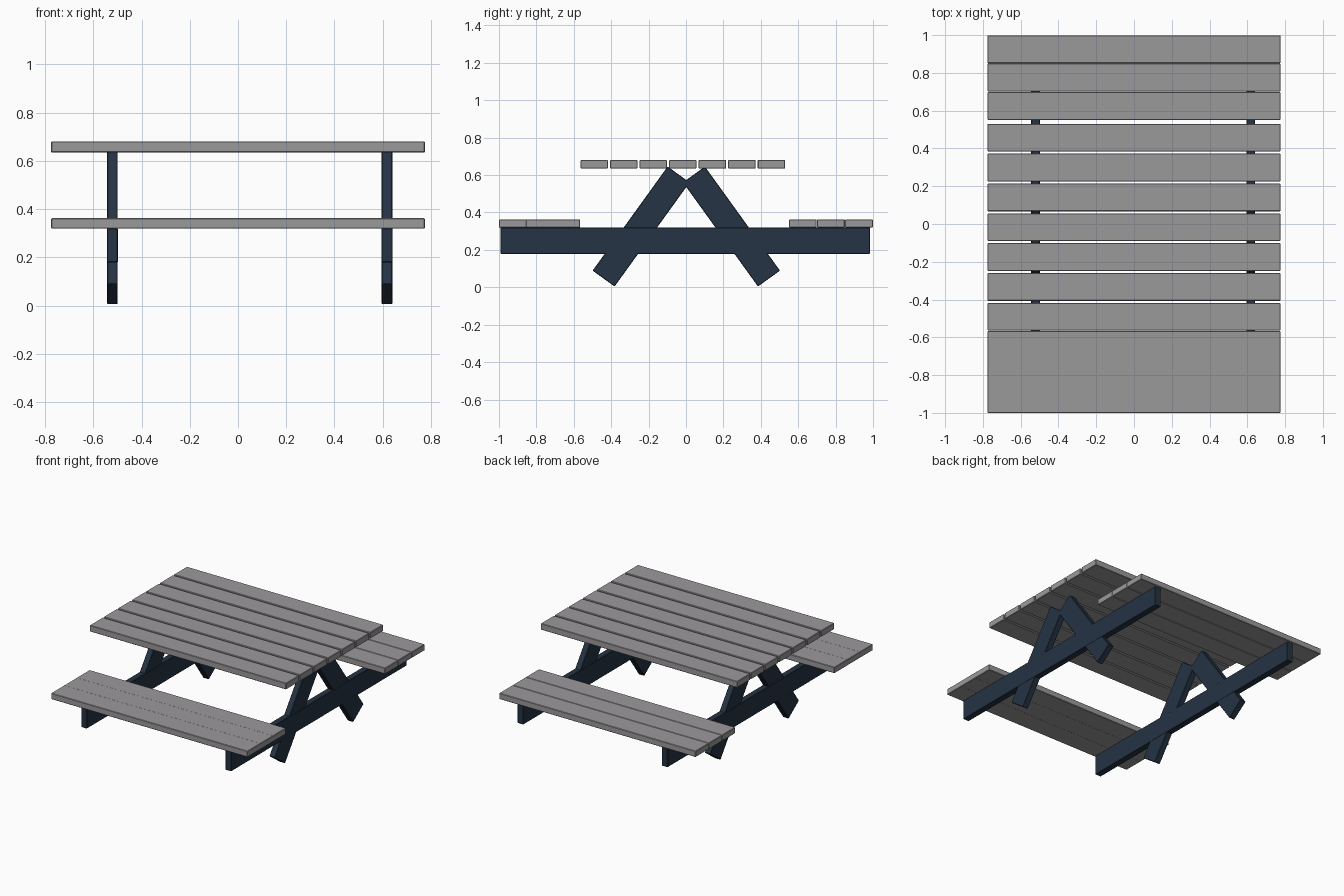
import bpy
from math import radians

cube = bpy.data.objects.get("Cube")
if cube:
    bpy.data.objects.remove(cube, do_unlink=True)


def material(name, rgb):
    mat = bpy.data.materials.new(name)
    mat.use_nodes = True
    mat.diffuse_color = (*rgb, 1)
    shader = mat.node_tree.nodes["Principled BSDF"]
    shader.inputs["Base Color"].default_value = (*rgb, 1)
    shader.inputs["Roughness"].default_value = 0.8
    return mat


grey = material("weathered grey", (0.33, 0.32, 0.33))
navy = material("dark navy", (0.018, 0.033, 0.056))


def board(name, centre, size, mat, tilt=0):
    """Box with slightly eased edges, tilted about the x axis."""
    bpy.ops.mesh.primitive_cube_add(size=1, location=centre)
    obj = bpy.context.object
    obj.name = name
    obj.scale = size
    bpy.ops.object.transform_apply(location=False, rotation=False, scale=True)
    obj.rotation_euler.x = radians(tilt)
    obj.data.materials.append(mat)
    bevel = obj.modifiers.new("eased edges", "BEVEL")
    bevel.width = 0.003
    bevel.segments = 1
    return obj


LENGTH = 1.55

# Table top: seven spaced planks
for i in range(7):
    board(f"table_plank_{i + 1}", (0, -0.491 + i * 0.158, 0.658),
          (LENGTH, 0.147, 0.045), grey)

# Benches: three tightly fitted planks on each side
for side, start, pitch in (("front", -0.926, 0.143), ("back", 0.625, 0.15)):
    for i in range(3):
        board(f"{side}_bench_plank_{i + 1}", (0, start + i * pitch, 0.341),
              (LENGTH, 0.148, 0.043), grey)

# End frames: a cross beam and two leaning legs
for side, x in (("right", -0.521), ("left", 0.618)):
    board(f"{side}_cross_beam", (x, -0.004, 0.25), (0.046, 1.976, 0.142), navy)
    for end, y, tilt in (("front", -0.24, 54.2), ("back", 0.243, -54.2)):
        board(f"{side}_{end}_leg", (x, y, 0.325), (0.044, 0.686, 0.145), navy, tilt)
